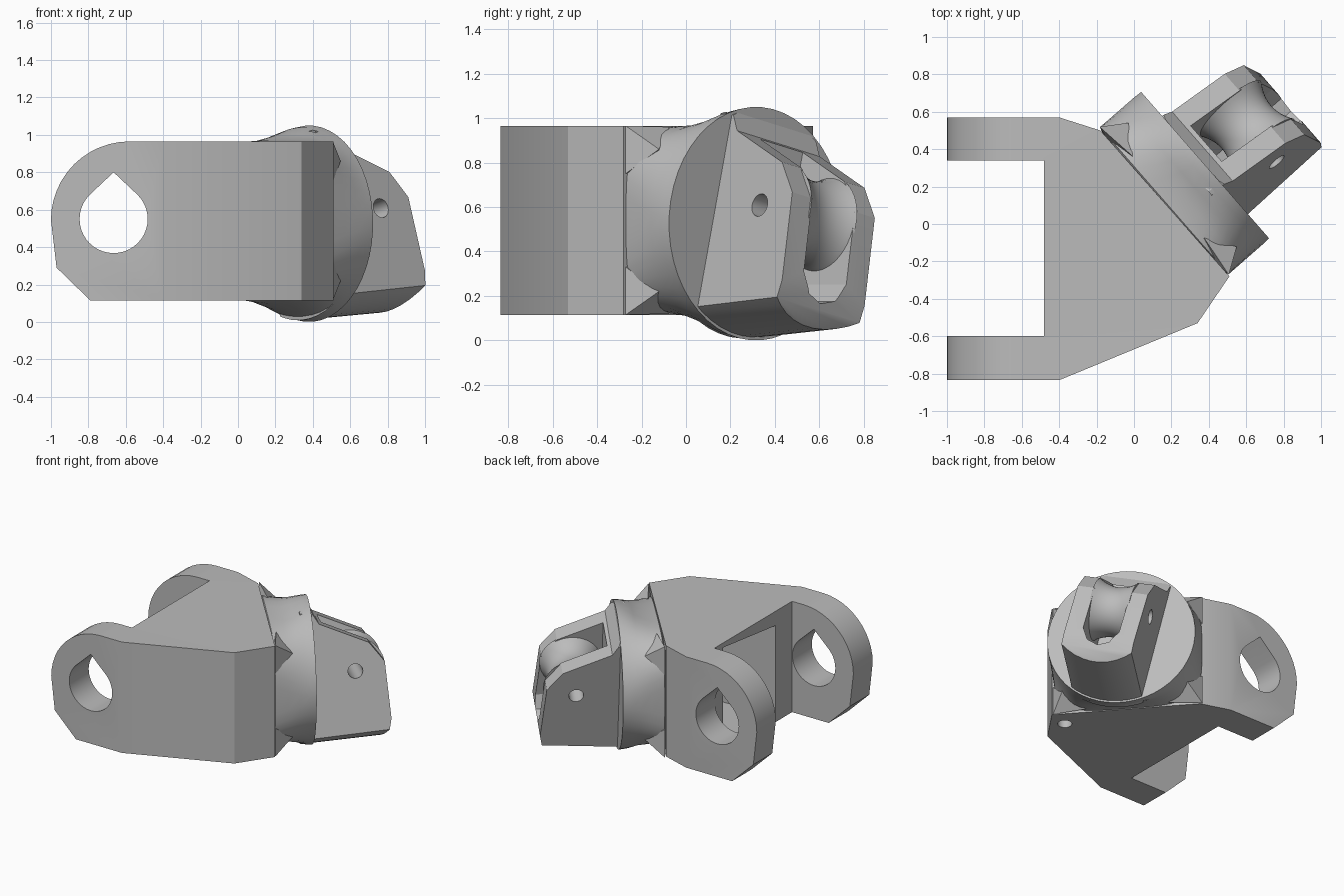
import bpy, bmesh
from math import sin, cos, pi, radians, copysign
from mathutils import Matrix, Vector

cube = bpy.data.objects.get("Cube")
if cube:
    bpy.data.objects.remove(cube, do_unlink=True)

GREY = (0.5, 0.5, 0.5, 1)
grey = bpy.data.materials.new("plain grey")
grey.use_nodes = True
grey.diffuse_color = GREY
for node in grey.node_tree.nodes:
    if node.type == 'BSDF_PRINCIPLED':
        node.inputs["Base Color"].default_value = GREY

# Frame of the angled head: x across, y outward along its axis, z up
across, outward = Vector((0.658, -0.753, 0)), Vector((0.753, 0.658, 0))
HEAD = Matrix.Translation((0.38, 0.315, 0.525)) @ Matrix(
    (across, outward, (0, 0, 1))).transposed().to_4x4()
# The knuckle is rolled about the head axis
ROLLED = HEAD @ Matrix.Rotation(radians(-13.3), 4, 'Y')


def finish(name, bm):
    bmesh.ops.recalc_face_normals(bm, faces=bm.faces)
    mesh = bpy.data.meshes.new(name)
    bm.to_mesh(mesh)
    bm.free()
    mesh.materials.append(grey)
    ob = bpy.data.objects.new(name, mesh)
    bpy.context.collection.objects.link(ob)
    return ob


def loft(name, rings):
    """Skin a list of closed rings and cap both ends."""
    bm = bmesh.new()
    rows = [[bm.verts.new(p) for p in ring] for ring in rings]
    n = len(rows[0])
    for a, b in zip(rows, rows[1:]):
        for i in range(n):
            j = (i + 1) % n
            bm.faces.new((a[i], a[j], b[j], b[i]))
    bm.faces.new(rows[0])
    bm.faces.new(rows[-1])
    return finish(name, bm)


def prism(name, axis, pts, lo, hi):
    """Extrude a flat outline along one axis."""
    place = {'x': lambda a, b, h: (h, a, b),
             'y': lambda a, b, h: (a, h, b),
             'z': lambda a, b, h: (a, b, h)}[axis]
    return loft(name, [[place(a, b, h) for a, b in pts] for h in (lo, hi)])


def arc(cx, cz, r, start, end, steps):
    angles = [radians(start + (end - start) * i / steps) for i in range(steps + 1)]
    return [(cx + r * cos(t), cz + r * sin(t)) for t in angles]


def ring(y, ru, rv, zc=0, power=2, n=48):
    """Cross-section of the head; a higher power makes it squarer."""
    def bend(v):
        return copysign(abs(v) ** (2 / power), v)
    turns = [2 * pi * (i + 0.5) / n for i in range(n)]
    return [(ru * bend(cos(t)), y, zc + rv * bend(sin(t))) for t in turns]


def combine(ob, cutter, operation, keep=False):
    mod = ob.modifiers.new("cut", 'BOOLEAN')
    mod.operation = operation
    mod.solver = 'EXACT'
    mod.object = cutter
    bpy.context.view_layer.objects.active = ob
    bpy.ops.object.modifier_apply(modifier=mod.name)
    if not keep:
        bpy.data.objects.remove(cutter, do_unlink=True)


def smooth(ob):
    bpy.ops.object.select_all(action='DESELECT')
    ob.select_set(True)
    bpy.context.view_layer.objects.active = ob
    bpy.ops.object.shade_smooth_by_angle(angle=radians(25))


# Forked bracket: plan outline trimmed by a rounded side outline
plan = [(-1, 0.57), (-0.4, 0.57), (-0.18, 0.5), (0.51, -0.28), (0.34, -0.53),
        (-0.4, -0.835), (-1, -0.835), (-1, -0.6), (-0.48, -0.6), (-0.48, 0.34), (-1, 0.34)]
bracket = prism("forked_bracket", 'z', plan, 0, 1.1)
side = arc(-0.58, 0.545, 0.42, 90, 180, 12) + [
    (-0.97, 0.29), (-0.79, 0.115), (1, 0.115), (1, 0.965)]
combine(bracket, prism("side_trim", 'y', side, -1, 1), 'INTERSECT')

# Teardrop pin holes, pocket between the arms, small hole underneath
teardrop = arc(-0.665, 0.55, 0.182, 135, 405, 30) + [(-0.665, 0.8)]
combine(bracket, prism("pin_hole", 'y', teardrop, -1, 1), 'DIFFERENCE')
pocket = [(-0.4, 0.15), (0.24, 0.15), (0.24, 0.93), (-0.4, 0.855)]
combine(bracket, prism("pocket", 'x', pocket, -0.6, 0), 'DIFFERENCE')
small = arc(0.36, -0.32, 0.05, 0, 345, 23)
combine(bracket, prism("drill", 'z', small, 0, 0.4), 'DIFFERENCE')
smooth(bracket)

# Collar flaring from a squarish end to a round face
collar = loft("round_collar", [
    ring(-0.33, 0.4, 0.38, 0.015, 4), ring(-0.29, 0.523, 0.425, 0.015, 4),
    ring(-0.2, 0.523, 0.44, 0.01, 3), ring(-0.12, 0.523, 0.475, 0.005, 2.4),
    ring(-0.05, 0.523, 0.515, 0, 2.05), ring(0, 0.52, 0.525)])
collar.matrix_world = HEAD
smooth(collar)

# Pointed bracket corners running into the collar
for u, u_name in ((1, "front"), (-1, "back")):
    for v, v_name in ((1, "upper"), (-1, "lower")):
        bm = bmesh.new()
        for x, y, z in ((0.525, -0.29, 0.425), (0.44, -0.16, 0.32), (0.525, -0.29, 0.21),
                        (0.29, -0.26, 0.42), (0.3, -0.33, 0.2)):
            bm.verts.new((u * x, y, 0.015 + v * z))
        bmesh.ops.convex_hull(bm, input=bm.verts)
        finish(f"{v_name}_{u_name}_corner", bm).matrix_world = HEAD

# Knuckle: side outline between flat cheeks, trimmed by a tapering round
outline = [(-0.08, 0.46), (0, 0.46), (0.055, 0.37), (0.4, 0.225), (0.507, 0.086),
           (0.544, -0.32), (0.53, -0.4), (0.45, -0.52), (-0.08, -0.52)]
knuckle = prism("knuckle", 'x', outline, -0.253, 0.253)
taper = loft("round_trim", [ring(-0.1, 0.518, 0.518), ring(0.6, 0.468, 0.468)])
combine(knuckle, taper, 'INTERSECT')

# Round-bottomed slot for the roller, open at the top and tip
slot = [(-0.13, 0.6), (-0.13, -0.25), (-0.08, -0.34), (0, -0.37),
        (0.08, -0.34), (0.13, -0.25), (0.13, 0.6)]
combine(knuckle, prism("slot", 'y', slot, 0.08, 0.8), 'DIFFERENCE')

# Waisted roller
spool = []
for i in range(11):
    x = -0.14 + 0.028 * i
    r = 0.175 + 0.045 * (x / 0.14) ** 2
    spool.append([(x, a, b) for a, b in arc(0.3, 0.026, r, 0, 352.5, 47)])
roller = loft("roller", spool)

# Pin hole through knuckle and roller
pin = prism("cross_hole", 'x', arc(0.3, 0.026, 0.052, 0, 345, 23), -0.6, 0.6)
combine(roller, pin, 'DIFFERENCE', keep=True)
combine(knuckle, pin, 'DIFFERENCE')
for ob in (knuckle, roller):
    smooth(ob)
    ob.matrix_world = ROLLED
